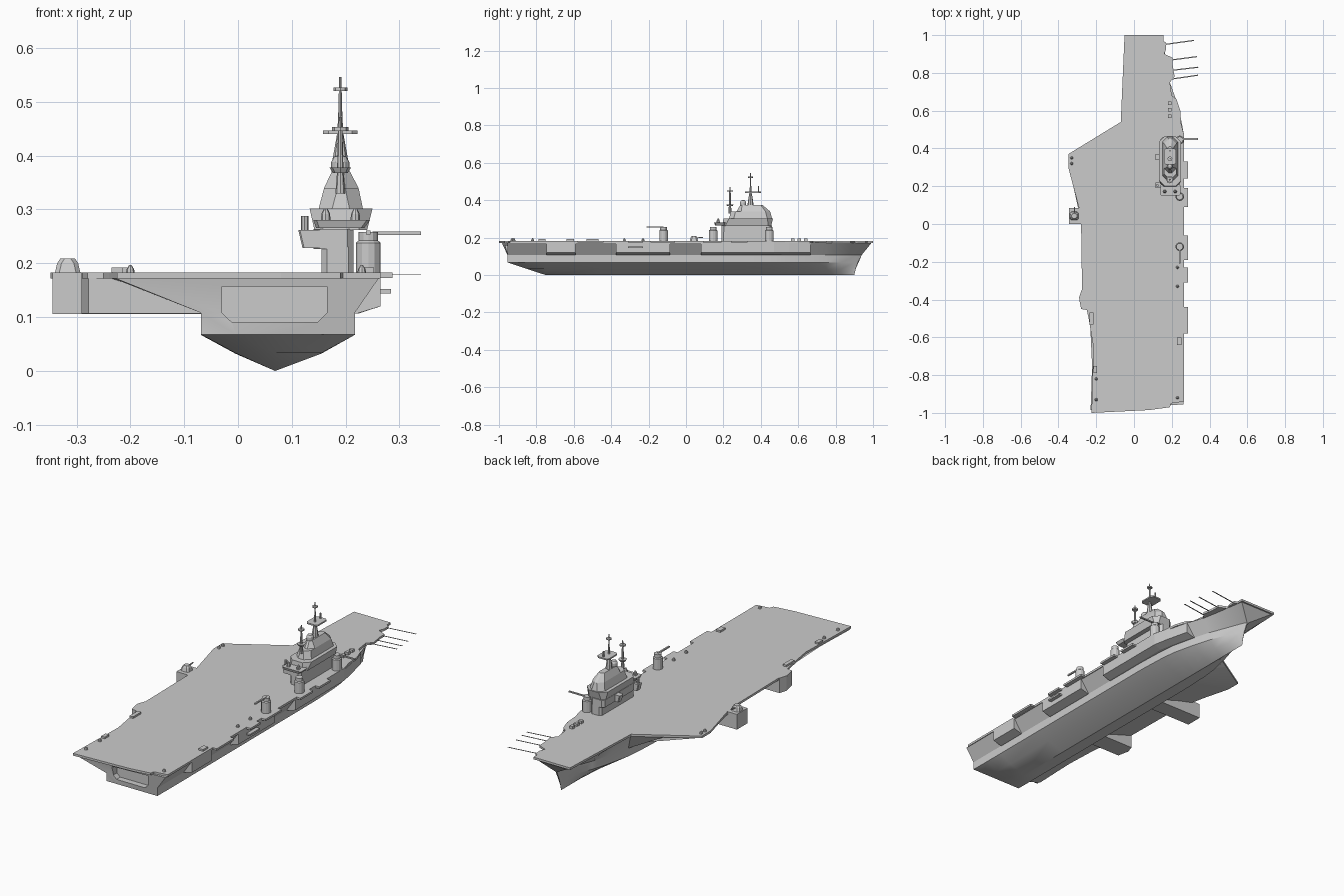
import bpy, bmesh, math
from mathutils import Vector


def make(name, rings, cap=True):
    """Skin a list of equal-length point rings into a solid."""
    bm = bmesh.new()
    vs = [[bm.verts.new(p) for p in r] for r in rings]
    n = len(rings[0])
    for a, b in zip(vs, vs[1:]):
        for i in range(n):
            j = (i + 1) % n
            bm.faces.new((a[i], a[j], b[j], b[i]))
    if cap:
        bm.faces.new(vs[0][::-1])
        bm.faces.new(vs[-1])
    bmesh.ops.recalc_face_normals(bm, faces=bm.faces)
    me = bpy.data.meshes.new(name)
    bm.to_mesh(me)
    bm.free()
    ob = bpy.data.objects.new(name, me)
    bpy.context.collection.objects.link(ob)
    return ob


def prism(name, plan, z0, z1, top=None):
    return make(name, [[(x, y, z0) for x, y in plan],
                       [(x, y, z1) for x, y in (top or plan)]])


def octo(x0, x1, y0, y1, c):
    return [(x0 + c, y0), (x1 - c, y0), (x1, y0 + c), (x1, y1 - c),
            (x1 - c, y1), (x0 + c, y1), (x0, y1 - c), (x0, y0 + c)]


def box(name, x0, x1, y0, y1, z0, z1):
    return prism(name, [(x0, y0), (x1, y0), (x1, y1), (x0, y1)], z0, z1)


def lathe(name, x, y, prof, n=12):
    """Round part from (radius, z) pairs."""
    return make(name, [[(x + r * math.cos(2 * math.pi * i / n),
                         y + r * math.sin(2 * math.pi * i / n), z)
                        for i in range(n)] for r, z in prof])


def rod(name, a, b, w, h):
    """Straight square bar from a to b."""
    a, b = Vector(a), Vector(b)
    d = (b - a).normalized()
    s = d.cross(Vector((0, 0, 1))).normalized() * w / 2
    u = s.normalized().cross(d) * h / 2
    return make(name, [[p + s + u, p - s + u, p - s - u, p + s - u] for p in (a, b)])


# Hull: stations of y, left deck x, half width, right deck x, keel z
C = 0.075
stations = [(-0.955, -0.23, .142, .262, .068), (-0.85, -0.225, .142, .262, .033),
            (-0.75, -0.222, .142, .262, 0), (-0.46, -0.235, .142, .262, 0),
            (-0.36, -0.275, .142, .262, 0), (0.0, -0.278, .142, .262, 0),
            (0.3, -0.343, .142, .262, 0), (0.37, -0.343, .14, .262, 0),
            (0.46, -0.20, .136, .262, 0), (0.54, -0.068, .128, .248, 0),
            (0.66, -0.062, .10, .222, 0), (0.75, -0.06, .073, .19, 0),
            (0.83, -0.055, .042, .175, 0)]
rings = []
for y, xl, h, xr, k in stations:
    x0, x1 = C - h - .002, C + h
    low = max(.067, k)
    bilge = max(.032, k)
    kn = .108
    rings.append([(xl, y - (.03 if y < -.9 else 0), .173), (x0, y, kn), (x0, y, low),
                  (C - h * .56, y, bilge), (C - .006, y, k), (C + h * .56, y, bilge),
                  (x1, y, low), (x1, y, kn), (xr, y, .173)])
# raked stem
rings.append([(-.048, .97, .173), (C - .018, .915, .108), (C - .009, .90, .067),
              (C - .006, .885, .032), (C - .006, .885, 0), (C + .001, .885, .032),
              (C + .003, .90, .067), (C + .01, .915, .108), (.153, .97, .173)])
rings.append([(-.045, .995, .176), (C - .01, .94, .108), (C - .007, .918, .067),
              (C - .006, .907, .032), (C - .006, .90, 0), (C - .005, .907, .032),
              (C - .004, .918, .067), (C - .003, .94, .108), (.152, .995, .176)])
hull = make("hull", rings)

# Stern opening
op = [(-.03, .157), (-.03, .108), (-.012, .091), (.148, .091), (.165, .108), (.165, .157)]
cut = make("stern_cutter", [[(x, -1.1, z) for x, z in op], [(x, -.925, z) for x, z in op]])
cut.hide_render = True
mod = hull.modifiers.new("stern_opening", 'BOOLEAN')
mod.operation, mod.object, mod.solver = 'DIFFERENCE', cut, 'EXACT'
bpy.context.view_layer.objects.active = hull
hull.select_set(True)
bpy.ops.object.modifier_apply(modifier=mod.name)
bpy.data.objects.remove(cut)
bpy.ops.object.shade_smooth_by_angle(angle=math.radians(25))

# Flight deck
deck = [(-.05, 1), (.155, 1), (.155, .97), (.17, .96), (.17, .925), (.16, .9), (.205, .88),
        (.205, .84), (.215, .78), (.19, .75), (.2, .68), (.225, .66), (.245, .6), (.25, .53),
        (.265, .47), (.265, -.94), (.195, -.95), (.19, -.97), (.08, -.985), (-.225, -1),
        (-.215, -.65), (-.24, -.5), (-.25, -.455), (-.28, -.45), (-.29, -.4), (-.275, -.35),
        (-.28, 0), (-.29, .08), (-.348, .3), (-.348, .37), (-.07, .54)]
prism("flight_deck", deck, .172, .183)

# Side sponsons
for y0, y1 in [(-.745, -.59), (-.375, -.085)]:
    sec = [(.2, .107), (.222, .107), (.265, .12), (.265, .174), (.2, .174)]
    make("starboard_sponson", [[(x, y, z) for x, z in sec] for y in (y0, y1)])
secs = [(.08, .265), (.47, .265), (.55, .25), (.665, .222)]
make("forward_sponson", [[(.12, y, .107), (x - .04, y, .107), (x, y, .12),
                          (x, y, .174), (.12, y, .174)] for y, x in secs])
prism("port_sponson_mid", [(-.345, 0), (-.06, 0), (-.06, .085), (-.345, .085)], .106, .183)
prism("port_sponson_aft", [(-.278, -.45), (-.06, -.45), (-.06, -.35), (-.278, -.35),
                           (-.291, -.39)], .107, .183)
# Edge galleries
for y0, y1 in [(-.58, -.44), (-.31, -.23), (-.19, -.06), (.09, .19), (.24, .33)]:
    box("edge_gallery", .25, .287, y0, y1, .173, .183)
box("side_ledge", .25, .284, -.31, -.23, .144, .152)

# Bow antenna strips
for x, y, x1, y1 in [(.16, .95, .317, .972), (.18, .866, .333, .886),
                     (.19, .812, .34, .83), (.19, .766, .34, .788)]:
    rod("bow_antenna", (x, y, .179), (x1, y1, .179), .006, .001)

# Island superstructure
prism("island_base", octo(.155, .215, .19, .46, .01), .183, .23)
prism("island_lower", octo(.14, .215, .19, .46, .012), .227, .264)
for y in (.19, .34):
    prism("bridge_wing", octo(.12, .16, y, y + .03, .003), .228, .262,
          octo(.112, .16, y, y + .03, .003))
prism("island_bridge", octo(.142, .24, .195, .455, .015), .262, .302,
      octo(.133, .25, .2, .465, .03))
prism("island_upper", octo(.15, .232, .23, .46, .025), .302, .34,
      octo(.16, .224, .24, .45, .025))
prism("island_roof", octo(.16, .224, .27, .45, .025), .34, .374,
      octo(.176, .206, .29, .41, .01))
prism("island_aft_platform", octo(.145, .235, .155, .21, .006), .266, .28,
      octo(.14, .245, .15, .21, .006))
for x in (.163, .218):
    lathe("platform_launcher", x, .172, [(.009, .28), (.008, .292), (.003, .302)], 8)
lathe("director_post", .124, .205, [(.007, .26), (.007, .288)], 8)

# Radar dome and masts
lathe("radar_dome", .19, .305, [(.012, .36), (.017, .375), (.017, .388), (.011, .398),
                              (.002, .402)], 12)
lathe("main_mast", .19, .345, [(.017, .36), (.014, .395), (.006, .44), (.004, .47),
                               (.002, .546)], 8)
lathe("aft_mast", .19, .235, [(.009, .33), (.006, .37), (.004, .45), (.002, .472)], 8)
prism("main_crosstree", octo(.158, .222, .315, .40, .01), .44, .447)
lathe("main_mast_disc", .19, .345, [(.013, .52), (.013, .527)], 8)
lathe("aft_mast_platform", .19, .235, [(.014, .368), (.02, .378)], 8)
lathe("aft_mast_disc", .19, .235, [(.015, .446), (.015, .453)], 8)
box("yardarm", .187, .193, .385, .391, .44, .475)

# Crane towers with jibs
for x, y in [(.242, -.12), (.242, .145), (.242, .445)]:
    lathe("crane_tower", x, y, [(.023, .183), (.023, .238), (.018, .242), (.018, .258)], 12)
rod("crane_jib", (.242, -.12, .257), (.242, -.21, .257), .008, .007)
rod("crane_jib", (.25, .45, .256), (.34, .45, .256), .008, .006)

# Port gun mount
prism("port_gun_mount", octo(-.34, -.293, .02, .065, .008), .183, .2,
      octo(-.336, -.297, .025, .06, .008))
prism("port_gun_cap", octo(-.336, -.297, .025, .06, .008), .2, .209,
      octo(-.33, -.303, .03, .055, .008))
rod("port_gun_barrel", (-.316, .05, .198), (-.316, .09, .202), .005, .005)

# Low deck mounts
for x, y, w, l in [(-.225, -.5, .02, .065), (.24, -.62, .025, .04), (-.205, -.77, .02, .035)]:
    box("deck_mount", x - w / 2, x + w / 2, y - l / 2, y + l / 2, .183, .192)
for y in (.57, .605, .64):
    box("deck_locker", .18, .199, y - .009, y + .009, .183, .196)
for x, y in [(.23, -.23), (.23, -.33), (.23, -.92), (-.2, -.93), (-.2, -.82),
             (-.33, .32), (-.33, .35)]:
    lathe("deck_beacon", x, y, [(.008, .183), (.007, .189), (.002, .197)], 8)
